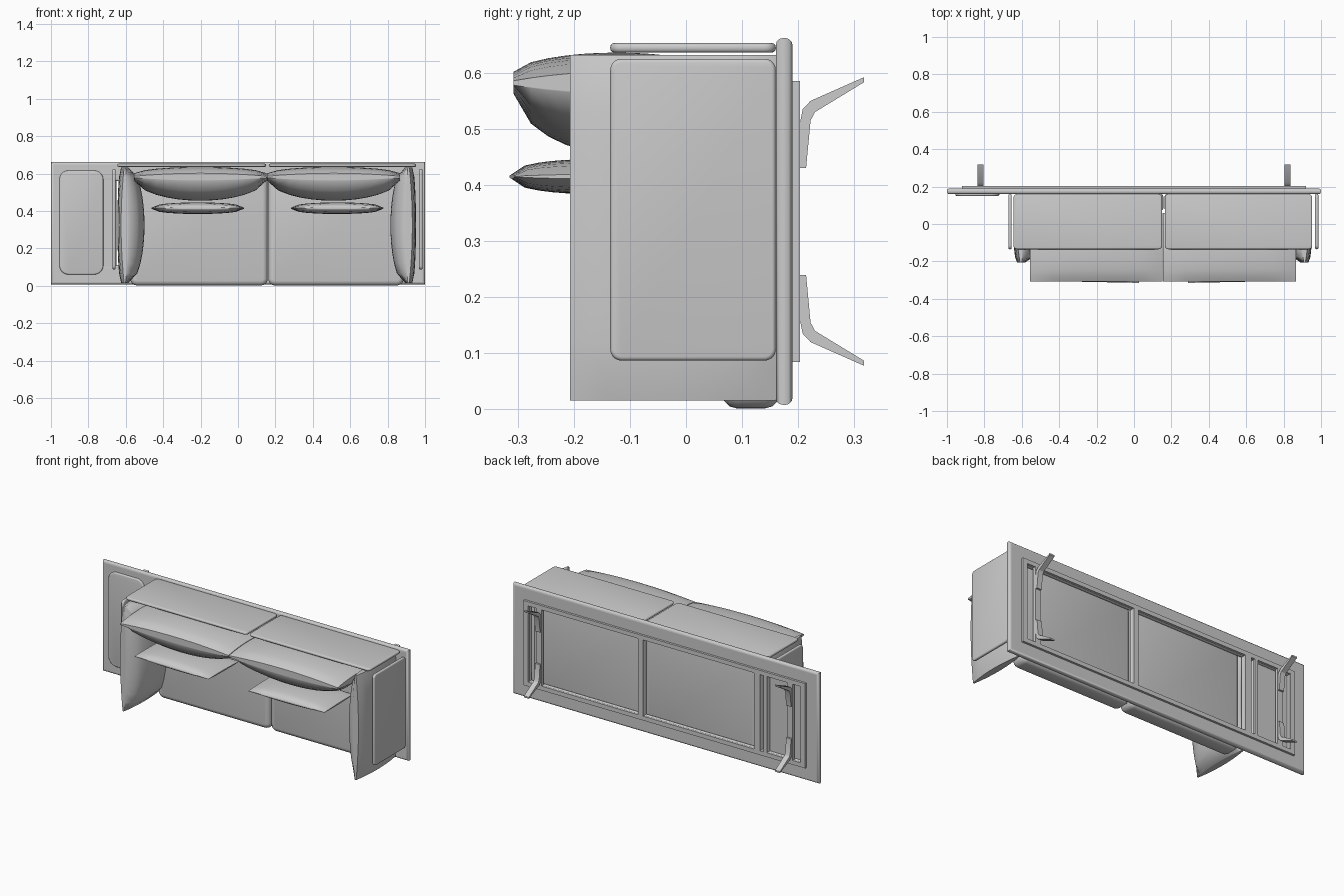
import bpy, bmesh, math
from mathutils import Matrix

if "Cube" in bpy.data.objects:
    bpy.data.objects.remove(bpy.data.objects["Cube"])

def finish(name, bm, angle=40):
    bmesh.ops.recalc_face_normals(bm, faces=bm.faces)
    me = bpy.data.meshes.new(name)
    bm.to_mesh(me)
    bm.free()
    ob = bpy.data.objects.new(name, me)
    bpy.context.collection.objects.link(ob)
    bpy.ops.object.select_all(action='DESELECT')
    ob.select_set(True)
    bpy.context.view_layer.objects.active = ob
    bpy.ops.object.shade_smooth_by_angle(angle=math.radians(angle))
    return ob

def box(name, x, y, z, bevel=0, corner=0, axis=0):
    """Box from ranges; corner rounds the edges along axis, bevel softens the rest."""
    bm = bmesh.new()
    bmesh.ops.create_cube(bm, size=1)
    for v in bm.verts:
        v.co = [r[0] + (c + .5) * (r[1] - r[0]) for r, c in zip((x, y, z), v.co)]
    if corner:
        es = [e for e in bm.edges
              if abs((e.verts[0].co - e.verts[1].co).normalized()[axis]) > .9]
        bmesh.ops.bevel(bm, geom=es, offset=corner, segments=5, profile=.5, affect='EDGES')
    if bevel:
        bm.normal_update()
        es = [e for e in bm.edges if e.calc_face_angle(0) > .6]
        bmesh.ops.bevel(bm, geom=es, offset=bevel, segments=3, profile=.5, affect='EDGES')
    return finish(name, bm)

def pillow(name, x, y, z, axis, mid, edge, power=.6, tilt=0):
    """Soft pillow filling the ranges; thin along axis, its seam lies at mid."""
    bm = bmesh.new()
    bmesh.ops.create_cube(bm, size=2)
    bmesh.ops.subdivide_edges(bm, edges=bm.edges[:], cuts=11, use_grid_fill=True)
    rng = (x, y, z)
    i, j = [k for k in range(3) if k != axis]
    for v in bm.verts:
        c = list(v.co)
        a, b = c[i], c[j]
        puff = max(0, (1 - a * a) * (1 - b * b)) ** power
        rim = edge * (1 - .8 * (a * b) ** 2)      # seam pinches in at the corners
        for k in (i, j):
            r = rng[k]
            v.co[k] = (r[0] + r[1]) / 2 + c[k] * (r[1] - r[0]) / 2
        side = rng[axis][1] - mid if c[axis] > 0 else mid - rng[axis][0]
        v.co[axis] = mid + c[axis] * (rim + (side - rim) * puff)
    if tilt:
        cx, cy = sum(x) / 2, sum(y) / 2
        bm.transform(Matrix.Translation((cx, cy, 0)) @ Matrix.Rotation(tilt, 4, 'Z')
                     @ Matrix.Translation((-cx, -cy, 0)))
    return finish(name, bm, 60)

def frame(name, outer, holes, y, bevel):
    """Flat plate in the xz plane with rectangular openings."""
    cu = bpy.data.curves.new(name, 'CURVE')
    cu.dimensions = '2D'
    cu.fill_mode = 'BOTH'
    cu.extrude = (y[1] - y[0]) / 2 - bevel
    cu.bevel_depth = bevel
    cu.bevel_resolution = 2
    cu.offset = -bevel
    for x0, x1, z0, z1 in [outer] + holes:
        s = cu.splines.new('POLY')
        s.points.add(3)
        for p, q in zip(s.points, ((x0, z0), (x1, z0), (x1, z1), (x0, z1))):
            p.co = (q[0], q[1], 0, 1)
        s.use_cyclic_u = True
    ob = bpy.data.objects.new(name, cu)
    bpy.context.collection.objects.link(ob)
    ob.rotation_euler.x = math.pi / 2
    ob.location.y = sum(y) / 2
    bpy.ops.object.select_all(action='DESELECT')
    ob.select_set(True)
    bpy.context.view_layer.objects.active = ob
    bpy.ops.object.convert(target='MESH')
    bpy.ops.object.shade_smooth_by_angle(angle=math.radians(40))

# platform with openings, and the thinner sub-frame under it
bays = [(-.89, -.67), (-.65, -.625), (-.585, .14), (.17, .89)]
frame("platform", (-1, 1, .008, .662), [(a, b, .11, .56) for a, b in bays], (.16, .19), .013)
frame("sub_frame", (-.92, .92, .085, .585), [(a, b, .11, .56) for a, b in bays], (.188, .203), 0)

# thin table top closing the free end, with its pad
box("table_panel", (-.96, -.655), (.161, .172), (.06, .61))
box("side_pad", (-.955, -.72), (.15, .168), (.06, .617), .007, .05, 1)

# seats, back cushions, back panels and lumbar pillows, one set per place
for side, x0, x1 in (("left", -.575, .158), ("right", .162, .885)):
    sgn = -1 if side == "left" else 1
    box(side + "_seat", (x0, x1), (.065, .166), (.002, .6), .025, .035, 1)
    cx = (-.555, .152) if sgn < 0 else (.156, .866)
    pillow(side + "_back_cushion", cx, (-.307, .06), (.455, .636), 2, .582, .02, .6)
    bx = (-.645, .15) if sgn < 0 else (.165, .953)
    box(side + "_back_panel", bx, (-.135, .16), (.636, .653), .007, .02, 2)
    px = (-.46, .03) if sgn < 0 else (.285, .775)
    pillow(side + "_lumbar_pillow", px, (-.31, -.03), (.384, .446), 2, .415, .004, .45, sgn * .02)

# arm cushions and their thin outer panels
pillow("left_arm_cushion", (-.645, -.5), (-.207, .16), (.016, .632), 0, -.605, .02, .5)
pillow("right_arm_cushion", (.815, .952), (-.207, .16), (.016, .632), 0, .912, .02, .5)
box("left_arm_panel", (-.672, -.654), (-.135, .16), (.087, .625), .007, .02, 0)
box("right_arm_panel", (.968, .986), (-.135, .16), (.087, .625), .007, .02, 0)

# leg rails and bent blade legs
profile = [(.2, .43), (.214, .43), (.222, .515), (.23, .53), (.317, .583), (.317, .592),
           (.222, .55), (.208, .535), (.203, .51)]
for side, s in (("left", -1), ("right", 1)):
    box(side + "_leg_rail", (s * .82 - .018, s * .82 + .018), (.185, .203), (.09, .58))
    for end, m in (("front", -1), ("back", 1)):
        bm = bmesh.new()
        f = bm.faces.new([bm.verts.new((s * .82 - .016, y, .335 + m * (z - .335))) for y, z in profile])
        ex = bmesh.ops.extrude_face_region(bm, geom=[f])
        bmesh.ops.translate(bm, vec=(.032, 0, 0),
                            verts=[g for g in ex["geom"] if isinstance(g, bmesh.types.BMVert)])
        finish(f"{side}_{end}_leg", bm, 30)
